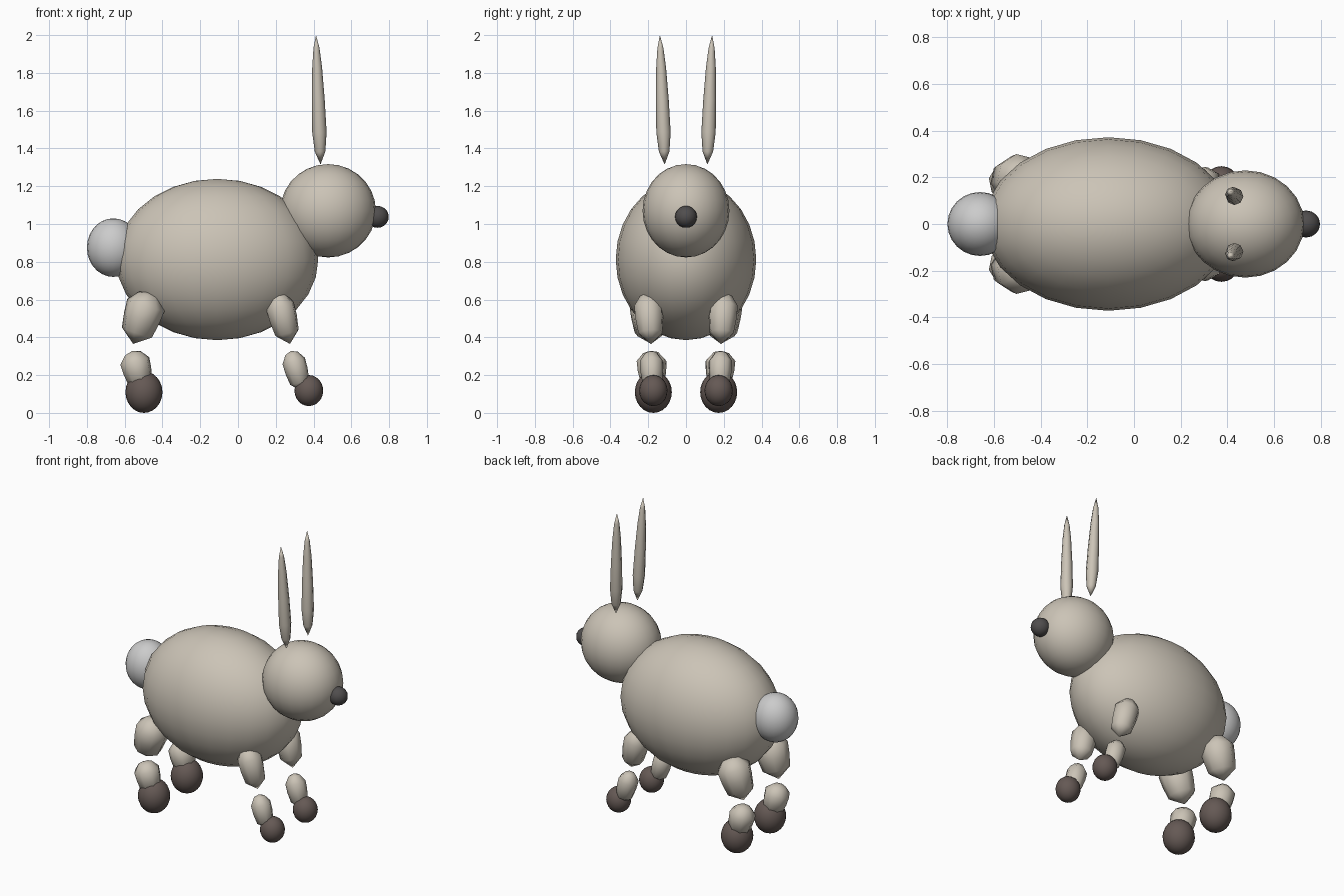
import bpy, bmesh
from mathutils import Vector, Matrix

if "Cube" in bpy.data.objects:
    bpy.data.objects.remove(bpy.data.objects["Cube"])


def material(name, rgb):
    m = bpy.data.materials.new(name)
    m.diffuse_color = (*rgb, 1)
    m.use_nodes = True
    m.node_tree.nodes["Principled BSDF"].inputs["Base Color"].default_value = m.diffuse_color
    return m


FUR = material("fur", (0.60, 0.55, 0.47))
WHITE = material("tail_white", (0.82, 0.82, 0.80))
BROWN = material("paw_brown", (0.13, 0.10, 0.09))
DARK = material("nose_dark", (0.08, 0.075, 0.075))


def ball(name, centre, radii, mat, segments=24, rings=14):
    bpy.ops.mesh.primitive_uv_sphere_add(segments=segments, ring_count=rings, radius=1, location=centre)
    ob = bpy.context.object
    ob.name = name
    ob.scale = radii
    ob.data.materials.append(mat)
    bpy.ops.object.shade_smooth()
    return ob


def spindle(name, start, end, profile, mat, sides=8):
    """Pointed tapering limb; profile holds (fraction along axis, radius)."""
    start, end = Vector(start), Vector(end)
    axis = end - start
    turn = axis.to_track_quat('Z', 'Y').to_matrix()
    bm = bmesh.new()
    rings = []
    for t, r in profile:
        c = start + axis * t
        rings.append([bm.verts.new(c + turn @ (Matrix.Rotation(6.283185 * i / sides, 3, 'Z') @ Vector((r, 0, 0))))
                      for i in range(sides)])
    tips = bm.verts.new(start), bm.verts.new(end)
    for i in range(sides):
        j = (i + 1) % sides
        for a, b in zip(rings, rings[1:]):
            bm.faces.new((a[i], a[j], b[j], b[i]))
        bm.faces.new((tips[0], rings[0][j], rings[0][i]))
        bm.faces.new((tips[1], rings[-1][i], rings[-1][j]))
    bmesh.ops.recalc_face_normals(bm, faces=bm.faces)
    for f in bm.faces:
        f.smooth = True
    me = bpy.data.meshes.new(name)
    bm.to_mesh(me)
    bm.free()
    me.materials.append(mat)
    ob = bpy.data.objects.new(name, me)
    bpy.context.collection.objects.link(ob)
    return ob


def limb_profile(r0, r1):
    return [(0.06, r0 * 0.55), (0.25, r0), (0.5, (r0 + r1) / 2 + 0.004), (0.78, r1)]


# Torso, head, nose and tail
ball("body", (-0.11, 0, 0.812), (0.535, 0.372, 0.427), FUR)
ball("head", (0.477, 0, 1.07), (0.253, 0.23, 0.247), FUR)
ball("nose", (0.738, 0, 1.038), (0.06, 0.058, 0.058), DARK, 16, 10)
ball("tail", (-0.66, 0, 0.875), (0.14, 0.137, 0.155), WHITE)

EAR = [(0.1, 0.028), (0.25, 0.038), (0.5, 0.034), (0.75, 0.026), (0.9, 0.016)]

for side, s in (("right", -1), ("left", 1)):
    # Ears
    spindle(f"{side}_ear", (0.437, s * 0.113, 1.315), (0.413, s * 0.138, 2.0), EAR, FUR)
    # Rear leg
    spindle(f"{side}_rear_thigh", (-0.465, s * 0.2, 0.64), (-0.555, s * 0.185, 0.365),
            limb_profile(0.105, 0.085), FUR)
    spindle(f"{side}_rear_shin", (-0.56, s * 0.185, 0.328), (-0.505, s * 0.175, 0.115),
            limb_profile(0.08, 0.065), FUR)
    ball(f"{side}_rear_paw", (-0.498, s * 0.173, 0.11), (0.098, 0.098, 0.11), BROWN, 20, 12)
    # Front leg
    spindle(f"{side}_front_upper_leg", (0.205, s * 0.203, 0.635), (0.275, s * 0.185, 0.365),
            limb_profile(0.078, 0.066), FUR)
    spindle(f"{side}_front_lower_leg", (0.28, s * 0.185, 0.328), (0.34, s * 0.178, 0.115),
            limb_profile(0.062, 0.052), FUR)
    ball(f"{side}_front_paw", (0.375, s * 0.173, 0.118), (0.076, 0.075, 0.082), BROWN, 20, 12)
